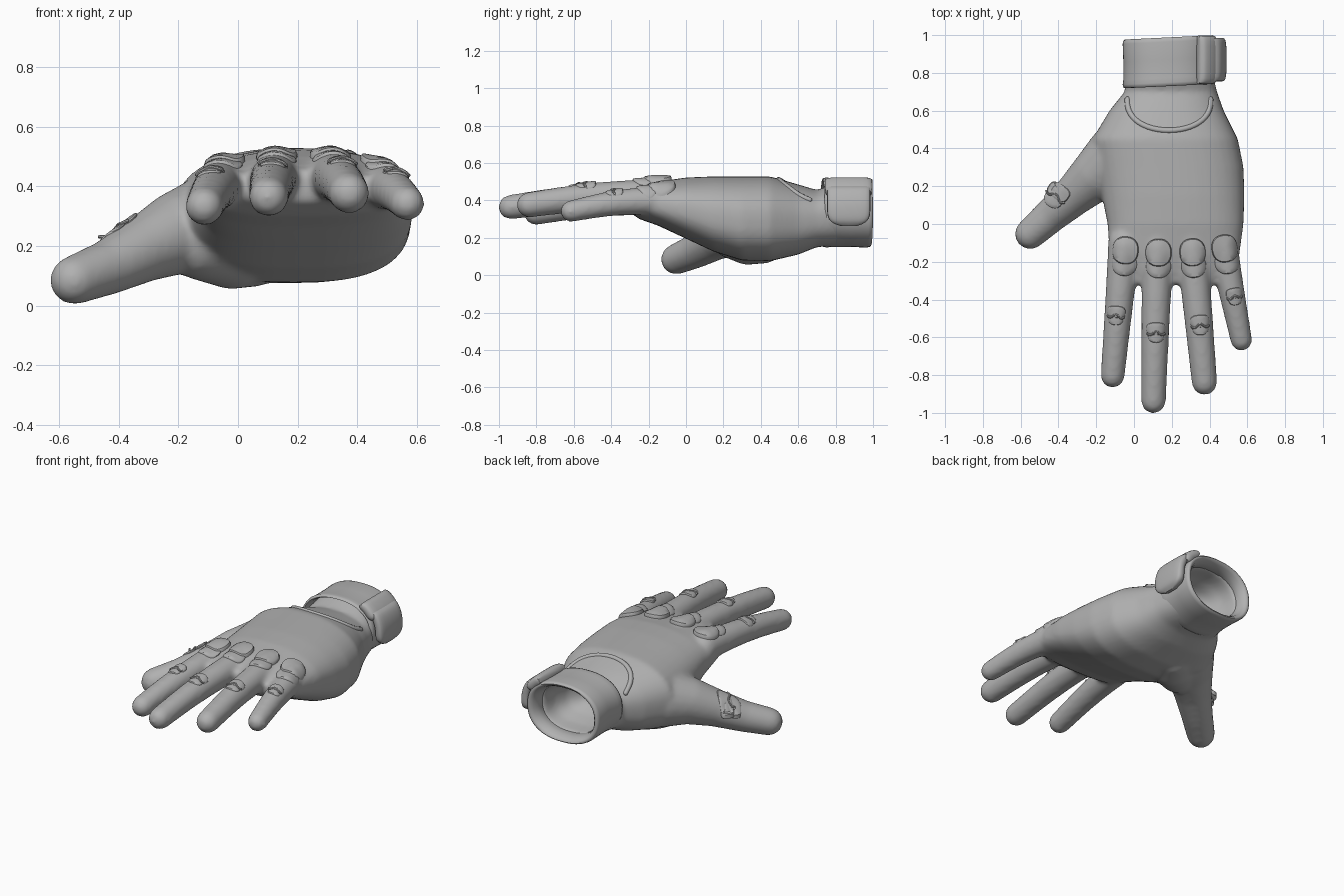
import bpy, bmesh, math
from math import sin, cos, pi
from mathutils import Vector
from mathutils.bvhtree import BVHTree

cube = bpy.data.objects.get("Cube")
if cube:
    bpy.data.objects.remove(cube, do_unlink=True)

grey = bpy.data.materials.new("plain grey")
grey.use_nodes = True
colour = (0.44, 0.44, 0.44, 1)
grey.diffuse_color = colour
grey.node_tree.nodes["Principled BSDF"].inputs["Base Color"].default_value = colour


def power(v, e):
    return math.copysign(abs(v) ** e, v)


def oval(a, e=2.0):
    """Point on a unit superellipse."""
    return power(cos(a), 2 / e), power(sin(a), 2 / e)


def angles(n):
    return [2 * pi * i / n for i in range(n)]


def loft(bm, rings, closed=False):
    """Skin a list of rings, with caps or as a closed loop."""
    loops = [[bm.verts.new(p) for p in ring] for ring in rings]
    n = len(loops[0])
    faces = []
    pairs = list(zip(loops, loops[1:]))
    if closed:
        pairs.append((loops[-1], loops[0]))
    for a, b in pairs:
        for i in range(n):
            j = (i + 1) % n
            faces.append(bm.faces.new((a[i], a[j], b[j], b[i])))
    if not closed:
        faces.append(bm.faces.new(loops[0]))
        faces.append(bm.faces.new(loops[-1]))
    bmesh.ops.recalc_face_normals(bm, faces=faces)


def tube(bm, path, n=20):
    """Round tube through (x, y, z, radius) points with domed ends."""
    pts = [Vector(p[:3]) for p in path]
    rad = [p[3] for p in path]
    last = len(pts) - 1
    stations = []
    for i, p in enumerate(pts):
        t = (pts[min(i + 1, last)] - pts[max(i - 1, 0)]).normalized()
        dome = [(p, rad[i], t)]
        if i in (0, last):
            sign = 1 if i else -1
            dome = [(p + t * sign * rad[i] * sin(a), rad[i] * cos(a), t)
                    for a in (0, 0.35, 0.7, 1.05, 1.4)]
            if i == 0:
                dome.reverse()
        stations += dome
    rings = []
    for p, r, t in stations:
        u = t.cross(Vector((0, 0, 1))).normalized()
        w = u.cross(t)
        rings.append([p + u * r * cos(a) + w * r * sin(a) for a in angles(n)])
    loft(bm, rings)


def finish(bm, name, angle=None):
    mesh = bpy.data.meshes.new(name)
    bm.to_mesh(mesh)
    bm.free()
    mesh.materials.append(grey)
    mesh.polygons.foreach_set("use_smooth", [True] * len(mesh.polygons))
    obj = bpy.data.objects.new(name, mesh)
    bpy.context.collection.objects.link(obj)
    if angle:
        bpy.ops.object.select_all(action='DESELECT')
        obj.select_set(True)
        bpy.context.view_layer.objects.active = obj
        bpy.ops.object.shade_smooth_by_angle(angle=math.radians(angle))
    return obj


# Palm and wrist: y, left x, right x, bottom z, top z; the last rows hollow the wrist
palm = [(-.32, -.05, .47, .35, .45), (-.25, -.11, .53, .3, .475),
        (-.15, -.13, .56, .265, .5), (0, -.14, .58, .195, .522),
        (.15, -.17, .585, .125, .528), (.3, -.2, .58, .078, .528),
        (.45, -.22, .55, .075, .528), (.6, -.13, .475, .11, .485),
        (.7, -.05, .44, .15, .455), (.82, -.04, .41, .16, .5), (.91, -.04, .41, .165, .505),
        (.91, .0, .37, .192, .478), (.82, .015, .355, .205, .465),
        (.73, .05, .32, .235, .435), (.67, .12, .25, .28, .39)]
bm = bmesh.new()
rings = []
for y, x0, x1, z0, z1 in palm:
    ring = []
    for a in angles(40):
        u, v = oval(a, 2.3 if a <= pi else 2.7)
        ring.append((x0 + (x1 - x0) * (u + 1) / 2, y, z0 + (z1 - z0) * (v + 1) / 2))
    rings.append(ring)
loft(bm, rings)

# Fleshy mound at the base of the thumb
tube(bm, [(.1, .5, .22, .11), (.05, .42, .2, .137), (-.02, .33, .196, .142),
          (-.13, .25, .215, .128)], 28)

# Fingers: base point, base radius, tip point, tip radius
fingers = [((-.05, -.1, .405), .088, (-.113, -.803, .332), .064),
           ((.125, -.1, .428), .088, (.103, -.937, .364), .066),
           ((.305, -.1, .428), .088, (.373, -.838, .376), .068),
           ((.465, -.1, .397), .084, (.568, -.614, .342), .058)]
for base, r0, tip, r1 in fingers:
    b, t = Vector(base), Vector(tip)
    path = []
    for k in range(7):
        f = k / 6
        p = b.lerp(t, f)
        p.z += .018 * sin(pi * f)
        path.append((*p, r0 + (r1 - r0) * f ** .8))
    tube(bm, path)

# Thumb
tube(bm, [(0, .42, .28, .18), (-.11, .34, .265, .168), (-.21, .25, .24, .138),
          (-.32, .15, .186, .11), (-.44, .045, .126, .092), (-.549, -.052, .085, .082)])

body = finish(bm, "glove_body")
remesh = body.modifiers.new("merge", 'REMESH')
remesh.mode = 'VOXEL'
remesh.voxel_size = 0.013
remesh.use_smooth_shade = True
smooth = body.modifiers.new("soften", 'SMOOTH')
smooth.factor = 0.5
smooth.iterations = 10

# Surface lookup for the parts that lie on the back of the hand
bpy.context.view_layer.update()
surface = BVHTree.FromObject(body, bpy.context.evaluated_depsgraph_get())


def top_z(x, y, floor=0):
    """Height of the body at a point, never below the floor."""
    hit = surface.ray_cast(Vector((x, y, 2)), Vector((0, 0, -1)))[0]
    return max(hit.z, floor) if hit else floor


def pad(bm, x, y, half_x, half_y, height, turn=0, e=2.5):
    """Raised pad that follows the surface below it."""
    floor = top_z(x, y) - .06
    rings = []
    for s, h in ((1, -.02), (1, height * .5), (.93, height), (.6, height * 1.15),
                 (.25, height * 1.2)):
        ring = []
        for a in angles(28):
            u, v = oval(a, e)
            u, v = u * half_x * s, v * half_y * s
            px, py = x + u * cos(turn) - v * sin(turn), y + u * sin(turn) + v * cos(turn)
            ring.append((px, py, top_z(px, py, floor) + h))
        rings.append(ring)
    loft(bm, rings)


# Knuckle pads: a large plate over a lower crescent
bm = bmesh.new()
for x, y, turn in ((-.045, -.14, -.08), (.13, -.152, 0), (.31, -.15, .08), (.48, -.13, .18)):
    pad(bm, x + .075 * sin(turn), y - .073, .066, .062, .01, turn, 2.1)
    pad(bm, x, y, .069, .074, .02, turn, 2.3)
finish(bm, "knuckle_pads", 40)

# Joint pads: two small plates and a curved fold on each finger and the thumb
bm = bmesh.new()
for x, y, turn, s in ((-.095, -.48, -.09, 1), (.117, -.57, 0, 1.05), (.35, -.53, .09, 1.05),
                      (.532, -.38, .2, .9), (-.41, .155, -.6, 1.3)):
    dx, dy = -sin(turn), cos(turn)
    pad(bm, x - dx * .022 * s, y - dy * .022 * s, .04 * s, .034 * s, .007, turn, 2.2)
    pad(bm, x + dx * .014 * s, y + dy * .014 * s, .048 * s, .032 * s, .01, turn, 3)
    floor = top_z(x, y) - .03
    fold = []
    for k in range(15):
        t = k / 7 - 1
        u, v = t * .043 * s, (.009 * cos(1.4 * pi * t) - .008) * s
        px, py = x + u * dy + v * dx, y - u * dx + v * dy
        fold.append((px, py, top_z(px, py, floor) + .01, .006))
    tube(bm, fold, 8)
finish(bm, "joint_pads", 40)

# Sleeve edge curving over the back of the wrist
bm = bmesh.new()
edge = []
for k in range(25):
    a = pi * k / 24
    x, y = .185 - .22 * cos(a), .66 - .165 * sin(a) ** .8
    edge.append((x, y, top_z(x, y, .3) - .005, .015))
tube(bm, edge, 10)
finish(bm, "sleeve_edge")

# Cuff: open band with a rounded lip, profile as y and scale
MID_X, MID_Z, HALF_X, HALF_Z = .185, .335, .245, .187
band = [(.745, .9), (.73, .94), (.733, .98), (.75, 1), (.775, .985), (.87, .985), (.965, 1),
        (.982, .985), (.988, .95), (.984, .9), (.97, .85), (.945, .81), (.905, .78),
        (.88, .85)]
bm = bmesh.new()
rings = []
for y, s in band:
    ring = []
    for a in angles(56):
        u, v = oval(a, 2.3)
        ring.append((MID_X + HALF_X * s * u, y + .012 * u * s, MID_Z + HALF_Z * s * v))
    rings.append(ring)
loft(bm, rings, closed=True)
finish(bm, "cuff", 60)


def wrap(name, start, end, width, thick, lift, taper):
    """Plate bent around the cuff between two angles, narrowing to a rounded end."""
    bm = bmesh.new()
    rings = []
    steps = 20
    for k in range(steps + 1):
        f = k / steps
        a = math.radians(start + (end - start) * f)
        u, v = oval(a, 2.3)
        out = Vector((cos(a), 0, sin(a)))
        centre = Vector((MID_X + HALF_X * u, .87, MID_Z + HALF_Z * v)) + out * lift
        half = width * max(.15, 1 - max(0, (f - .5) * 2) ** 4 * taper) ** .5
        depth = thick * max(.25, 1 - abs(2 * f - 1) ** 6) ** .5
        ring = []
        for b in angles(20):
            p, q = oval(b, 4)
            ring.append(centre + Vector((0, half * p, 0)) + out * depth * q)
        rings.append(ring)
    loft(bm, rings)
    finish(bm, name, 50)


# Strap: a tab on the outer side below a thicker loop on the top corner
wrap("strap_tab", 36, -16, .116, .03, .03, .9)
wrap("strap_loop", 56, 25, .128, .034, .014, .15)
